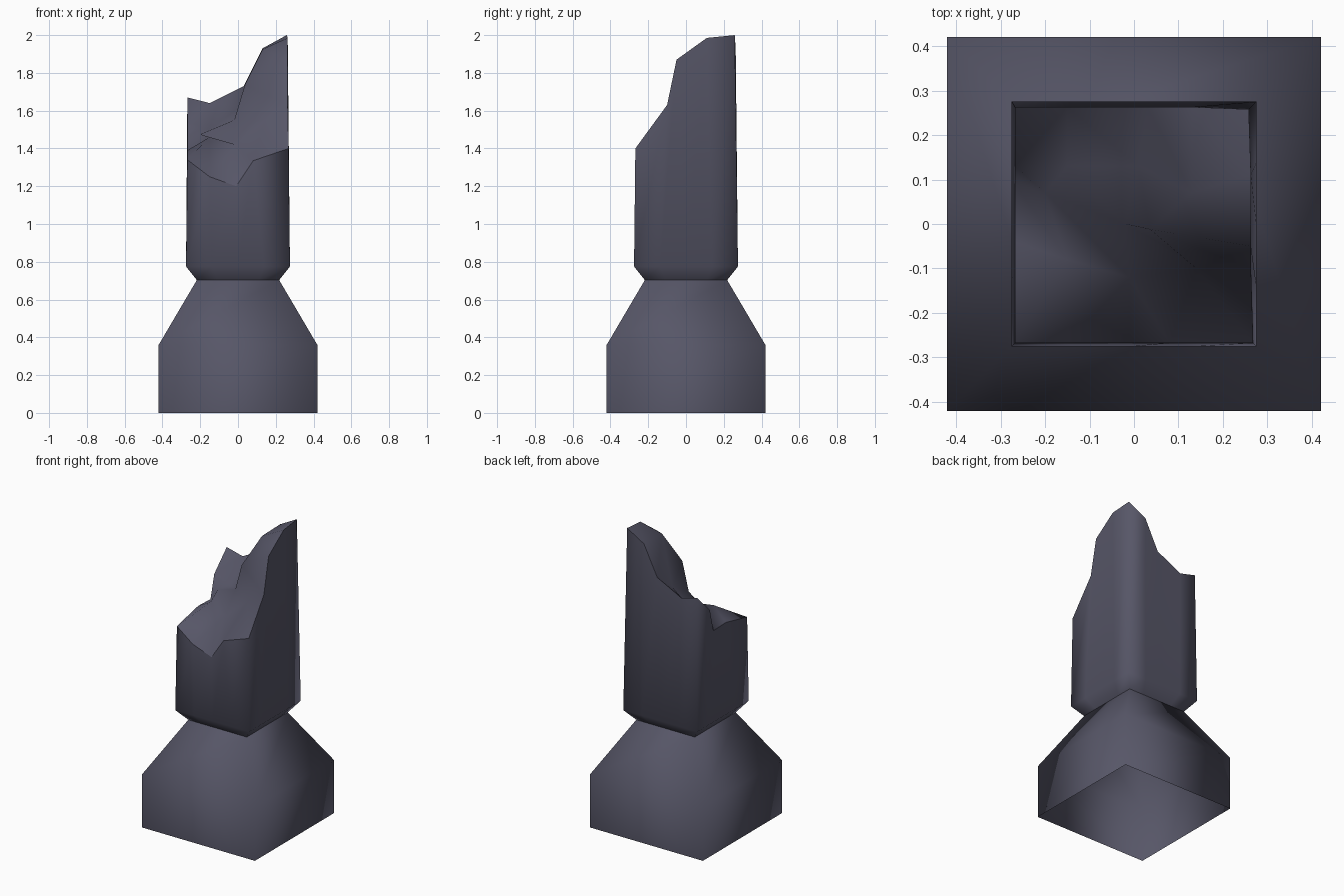
import bpy, bmesh
from mathutils import Vector

if "Cube" in bpy.data.objects:
    bpy.data.objects.remove(bpy.data.objects["Cube"])

stone = bpy.data.materials.new("dark slate stone")
stone.diffuse_color = (0.094, 0.093, 0.136, 1)
stone.use_nodes = True
stone.node_tree.nodes["Principled BSDF"].inputs["Base Color"].default_value = stone.diffuse_color


def square(bm, half, z, cuts=1):
    """Ring of vertices around a square, each side split into cuts pieces."""
    corners = [Vector((sx * half, sy * half, z))
               for sx, sy in ((-1, -1), (1, -1), (1, 1), (-1, 1))]
    return [bm.verts.new(corners[i].lerp(corners[(i + 1) % 4], k / cuts))
            for i in range(4) for k in range(cuts)]


def bridge(bm, low, high):
    n = len(low)
    for i in range(n):
        j = (i + 1) % n
        bm.faces.new((low[i], low[j], high[j], high[i]))


def finish(bm, name, sharp_faces=()):
    # smooth shading throughout, with hard edges around the cap faces
    caps = set(sharp_faces)
    for f in bm.faces:
        f.smooth = True
    for e in bm.edges:
        if len({f in caps for f in e.link_faces}) == 2:
            e.smooth = False
    mesh = bpy.data.meshes.new(name)
    bm.to_mesh(mesh)
    bm.free()
    mesh.materials.append(stone)
    bpy.context.collection.objects.link(bpy.data.objects.new(name, mesh))


# Plinth: square block tapering up to the neck, open underneath
bm = bmesh.new()
rings = [square(bm, h, z) for h, z in ((0.42, 0), (0.42, 0.36), (0.218, 0.703))]
bridge(bm, rings[0], rings[1])
bridge(bm, rings[1], rings[2])
finish(bm, "plinth")

# Shaft: flared foot and a snapped, jagged top (rows run front to back)
L = 0.268
R = 0.263
top_rows = [
    [(-L, -L, 1.34), (-.15, -L, 1.25), (-.01, -L, 1.20), (.08, -L, 1.335), (L, -L, 1.40)],
    [(-L, -.04, 1.39), (-.15, -.08, 1.46), (-.01, -.12, 1.42), (.14, -.10, 1.55), (R, -.10, 1.63)],
    [(-L, .09, 1.385), (-.20, .07, 1.475), (-.02, 0, 1.55), (.036, -.012, 1.735), (R, -.05, 1.87)],
    [(-L, .13, 1.54), (-.15, .13, 1.50), (.01, .13, 1.62), (.13, .07, 1.925), (R, .11, 1.985)],
    [(-L, R, 1.67), (-.15, R, 1.64), (.03, R, 1.73), (.13, R, 1.93), (.258, .258, 2.0)],
]
bm = bmesh.new()
neck = square(bm, 0.218, 0.703, 4)
foot = square(bm, 0.275, 0.775, 4)
bridge(bm, neck, foot)
g = [[bm.verts.new(p) for p in row] for row in top_rows]
rim = g[0][:4] + [row[4] for row in g[:4]] + g[4][:0:-1] + [row[0] for row in g[:0:-1]]
bridge(bm, foot, rim)
broken = []
for r in range(4):
    for c in range(4):
        a, b, d, e = g[r][c], g[r][c + 1], g[r + 1][c + 1], g[r + 1][c]
        # split each cell along its flatter diagonal
        if abs(a.co.z - d.co.z) < abs(b.co.z - e.co.z):
            tris = ((a, b, d), (a, d, e))
        else:
            tris = ((a, b, e), (b, d, e))
        broken += [bm.faces.new(t) for t in tris]
finish(bm, "broken_shaft", broken)
